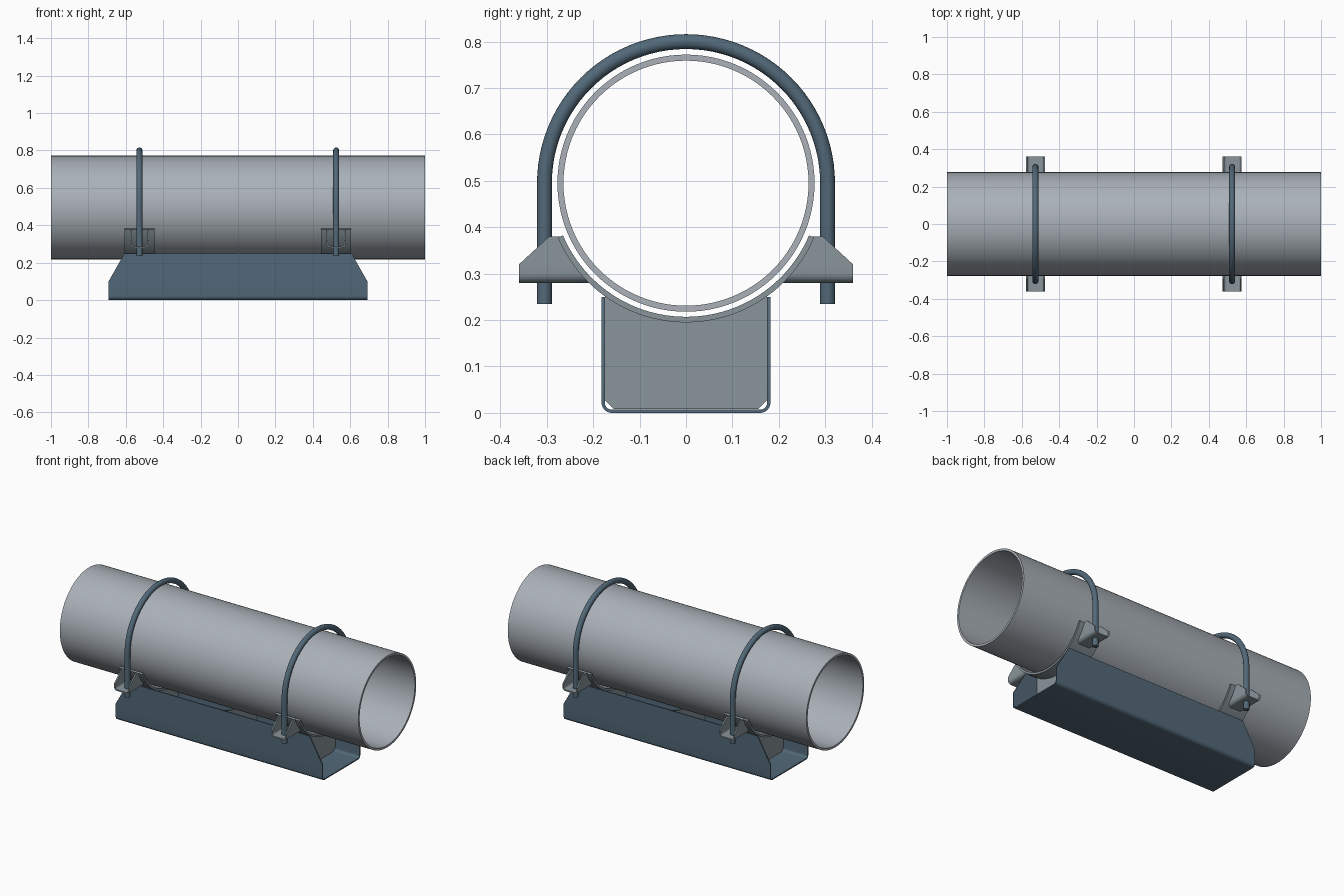
import bpy, bmesh, math
from math import sin, cos, pi, sqrt, radians

if "Cube" in bpy.data.objects:
    bpy.data.objects.remove(bpy.data.objects["Cube"])

ZC = 0.495          # height of the pipe axis

def material(name, rgb):
    m = bpy.data.materials.new(name)
    m.diffuse_color = (*rgb, 1)
    m.use_nodes = True
    m.node_tree.nodes["Principled BSDF"].inputs["Base Color"].default_value = m.diffuse_color
    return m

STEEL = material("blue_steel", (0.085, 0.14, 0.19))
PLATE = material("grey_plate", (0.25, 0.30, 0.33))
PIPE = material("pipe_grey", (0.40, 0.44, 0.48))

def finish(name, bm, mat):
    bmesh.ops.recalc_face_normals(bm, faces=bm.faces)
    me = bpy.data.meshes.new(name)
    bm.to_mesh(me)
    bm.free()
    ob = bpy.data.objects.new(name, me)
    bpy.context.collection.objects.link(ob)
    me.materials.append(mat)
    bpy.context.view_layer.objects.active = ob
    ob.select_set(True)
    bpy.ops.object.shade_smooth_by_angle(angle=radians(30))
    ob.select_set(False)
    return ob

def sheet(name, outer, inner, start, end, place, mat, closed=False):
    """Bent sheet: paired outer/inner profile points swept from start(z) to end(z)."""
    bm = bmesh.new()
    rings = []
    for o, i in zip(outer, inner):
        rings.append([bm.verts.new(place(f(p[1]), *p))
                      for f, p in ((start, o), (end, o), (end, i), (start, i))])
    n = len(rings)
    for k in range(n if closed else n - 1):
        a, b = rings[k], rings[(k + 1) % n]
        for j in range(4):
            bm.faces.new((a[j], a[(j + 1) % 4], b[(j + 1) % 4], b[j]))
    if not closed:
        bm.faces.new(rings[0])
        bm.faces.new(rings[-1])
    return finish(name, bm, mat)

def arc(r, a0, a1, n, cx=0, cz=ZC):
    return [(cx + r * cos(radians(a0 + (a1 - a0) * k / n)),
             cz + r * sin(radians(a0 + (a1 - a0) * k / n))) for k in range(n + 1)]

def u_profile(w, z0, r, heights):
    """U section with rounded lower corners; heights run from the top down."""
    side = [(-w, z) for z in heights]
    half = side + arc(r, 180, 270, 6, -w + r, z0 + r)
    return half + [(-u, z) for u, z in reversed(half)]

along_x = lambda t, u, z: (t, u, z)

# Pipe
sheet("pipe", arc(0.277, 0, 360, 96)[:-1], arc(0.264, 0, 360, 96)[:-1],
      lambda z: -1, lambda z: 1, along_x, PIPE, closed=True)

# Base channel with sloped ends
reach = lambda z: 0.692 - max(0, z - 0.1) * 0.085 / 0.15
sheet("base_channel", u_profile(0.182, 0, 0.022, (0.25, 0.1)),
      u_profile(0.175, 0.007, 0.015, (0.25, 0.1)),
      lambda z: -reach(z), reach, along_x, STEEL)

def rib(name, x):
    """Web plate filling the channel under the saddle."""
    pts = [(-0.155, 0.008), (0.155, 0.008), (0.175, 0.028)]
    pts += arc(0.299, -54.2, -125.8, 24) + [(-0.175, 0.028)]
    bm = bmesh.new()
    f = bm.faces.new([bm.verts.new((x - 0.005, u, z)) for u, z in pts])
    new = bmesh.ops.extrude_face_region(bm, geom=[f])["geom"]
    bmesh.ops.translate(bm, vec=(0.01, 0, 0),
                        verts=[v for v in new if isinstance(v, bmesh.types.BMVert)])
    finish(name, bm, PLATE)

for side, cx in (("left", -0.527), ("right", 0.525)):
    # Curved saddle and its web
    sheet(f"saddle_{side}", arc(0.3, -157, -23, 48), arc(0.288, -157, -23, 48),
          lambda z: cx - 0.08, lambda z: cx + 0.08, along_x, PLATE)
    rib(f"web_{side}", cx)

    # Clamp lugs on both sides of the saddle
    hs = (0.38, 0.35, 0.32)
    for tag, s in (("front", -1), ("back", 1)):
        sheet(f"lug_{tag}_{side}", u_profile(0.051, 0.28, 0.02, hs),
              u_profile(0.043, 0.288, 0.012, hs),
              lambda z: sqrt(0.295 ** 2 - (ZC - z) ** 2),
              lambda z: 0.36 - max(0, z - 0.32) * 0.065 / 0.06,
              lambda t, u, z: (cx + u, s * t, z), PLATE)

    # Round-bar clamp over the pipe
    path = [(0.305, 0.235)] + arc(0.305, 0, 180, 48) + [(-0.305, 0.235)]
    bm = bmesh.new()
    rings = []
    for k, (u, z) in enumerate(path):
        a = pi * min(max(k - 1, 0), 48) / 48
        rings.append([bm.verts.new((cx + 0.016 * sin(b), u + 0.016 * cos(b) * cos(a),
                                    z + 0.016 * cos(b) * sin(a)))
                      for b in [2 * pi * j / 20 for j in range(20)]])
    for p, q in zip(rings, rings[1:]):
        for j in range(20):
            bm.faces.new((p[j], p[(j + 1) % 20], q[(j + 1) % 20], q[j]))
    bm.faces.new(rings[0])
    bm.faces.new(rings[-1])
    finish(f"clamp_bar_{side}", bm, STEEL)

# Middle web
rib("web_middle", 0)
